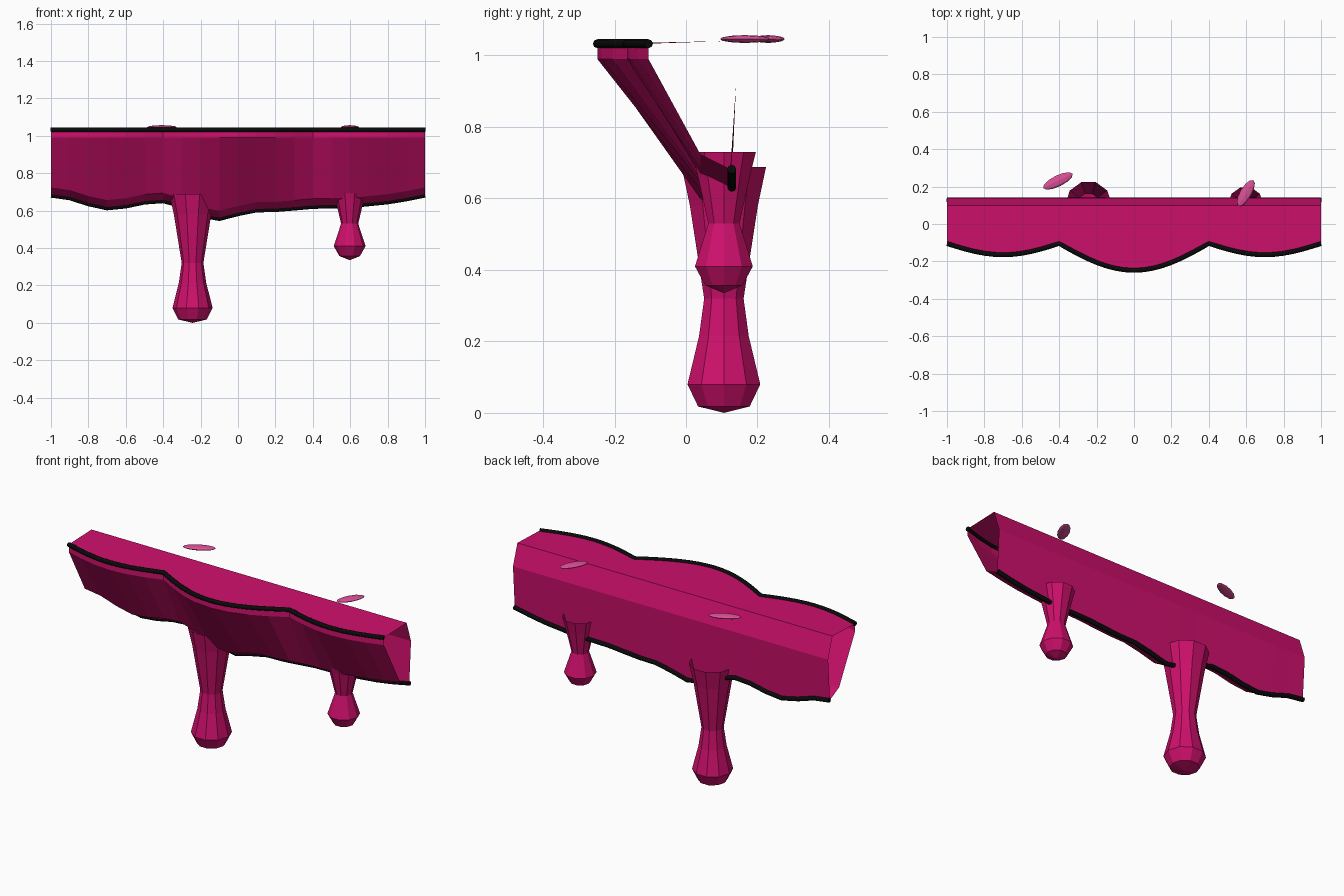
import bpy
import bmesh
from math import sin, cos, pi, radians
from mathutils import Matrix, Vector

if "Cube" in bpy.data.objects:
    bpy.data.objects.remove(bpy.data.objects["Cube"])


def material(name, colour):
    m = bpy.data.materials.new(name)
    m.use_nodes = True
    m.diffuse_color = (*colour, 1)
    bsdf = m.node_tree.nodes["Principled BSDF"]
    bsdf.inputs["Base Color"].default_value = (*colour, 1)
    bsdf.inputs["Roughness"].default_value = 0.7
    return m


PINK = material("deep pink", (0.62, 0.005, 0.15))
LIGHT = material("light pink", (0.72, 0.08, 0.31))
BLACK = material("black", (0.003, 0.003, 0.003))


def add_object(name, bm, mat):
    mesh = bpy.data.meshes.new(name)
    bm.to_mesh(mesh)
    bm.free()
    mesh.materials.append(mat)
    obj = bpy.data.objects.new(name, mesh)
    bpy.context.collection.objects.link(obj)
    return obj


def skin(bm, rows, closed_rows=False):
    """Bridge neighbouring rows of closed loops with quads."""
    verts = [[bm.verts.new(p) for p in row] for row in rows]
    for a, b in zip(verts, verts[1:]):
        n = len(a)
        for j in range(n):
            k = (j + 1) % n
            bm.faces.new((a[j], a[k], b[k], b[j]))
    return verts


# Scalloped front rim and dripping lower edge
def rim_y(x):
    if abs(x) < 0.4:
        return -0.105 - 0.143 * cos(pi * x / 0.8)
    return -0.105 - 0.06 * sin(pi * (abs(x) - 0.4) / 0.6)


LOWER = [.682, .668, .636, .614, .624, .645, .652, .625, .575, .557, .583,
         .603, .605, .613, .622, .624, .626, .636, .646, .662, .682]
STATIONS = [(-1 + 0.1 * i, z) for i, z in enumerate(LOWER)]

# Hollow sheet, open at both ends
bm = bmesh.new()
skin(bm, [[(x, rim_y(x), 1.033), (x, rim_y(x), 0.99),
           (x, 0.04, z + 0.042), (x, 0.124, z),
           (x, 0.14, 0.92), (x, 0.10, 1.04)] for x, z in STATIONS])
add_object("slime_sheet", bm, PINK)


# Black piping along both wavy edges
def piping(name, points, radius=0.0125):
    curve = bpy.data.curves.new(name, "CURVE")
    curve.dimensions = "3D"
    curve.bevel_depth = radius
    curve.bevel_resolution = 2
    curve.use_fill_caps = True
    spline = curve.splines.new("POLY")
    spline.points.add(len(points) - 1)
    for p, co in zip(spline.points, points):
        p.co = (*co, 1)
    curve.materials.append(BLACK)
    bpy.context.collection.objects.link(bpy.data.objects.new(name, curve))


piping("rim_piping", [(-1 + i / 20, rim_y(-1 + i / 20), 1.033) for i in range(41)])
piping("lower_piping", [(x, 0.128, z) for x, z in STATIONS])


# Faceted hanging drips, open at the top
def drip(name, x, y, tip, profile, sides=10):
    bm = bmesh.new()
    rows = [[(x + r * cos(2 * pi * i / sides), y + r * sin(2 * pi * i / sides), z)
             for i in range(sides)] for r, z in profile]
    verts = skin(bm, rows)
    point = bm.verts.new((x, y, tip))
    ring = verts[0]
    for i in range(sides):
        bm.faces.new((ring[(i + 1) % sides], ring[i], point))
    add_object(name, bm, PINK)


drip("large_drip", -0.243, 0.106, 0.0,
     [(0.076, 0.018), (0.107, 0.08), (0.073, 0.215), (0.058, 0.32),
      (0.1, 0.58), (0.124, 0.688)])
drip("small_drip", 0.597, 0.106, 0.335,
     [(0.055, 0.357), (0.085, 0.41), (0.046, 0.53), (0.076, 0.66), (0.094, 0.73)])


# Floating leaf-shaped glints
def glint(name, centre, length, width, angle):
    bm = bmesh.new()
    bmesh.ops.create_uvsphere(bm, u_segments=8, v_segments=6, radius=0.5)
    bm.transform(Matrix.Translation(Vector(centre))
                 @ Matrix.Rotation(radians(angle), 4, "Z")
                 @ Matrix.Diagonal((length, width, 0.022, 1))
                 @ Matrix.Rotation(radians(90), 4, "Y"))
    add_object(name, bm, LIGHT)


glint("left_glint", (0.598, 0.165, 1.046), 0.16, 0.062, 60)
glint("right_glint", (-0.407, 0.23, 1.046), 0.175, 0.06, 26)
